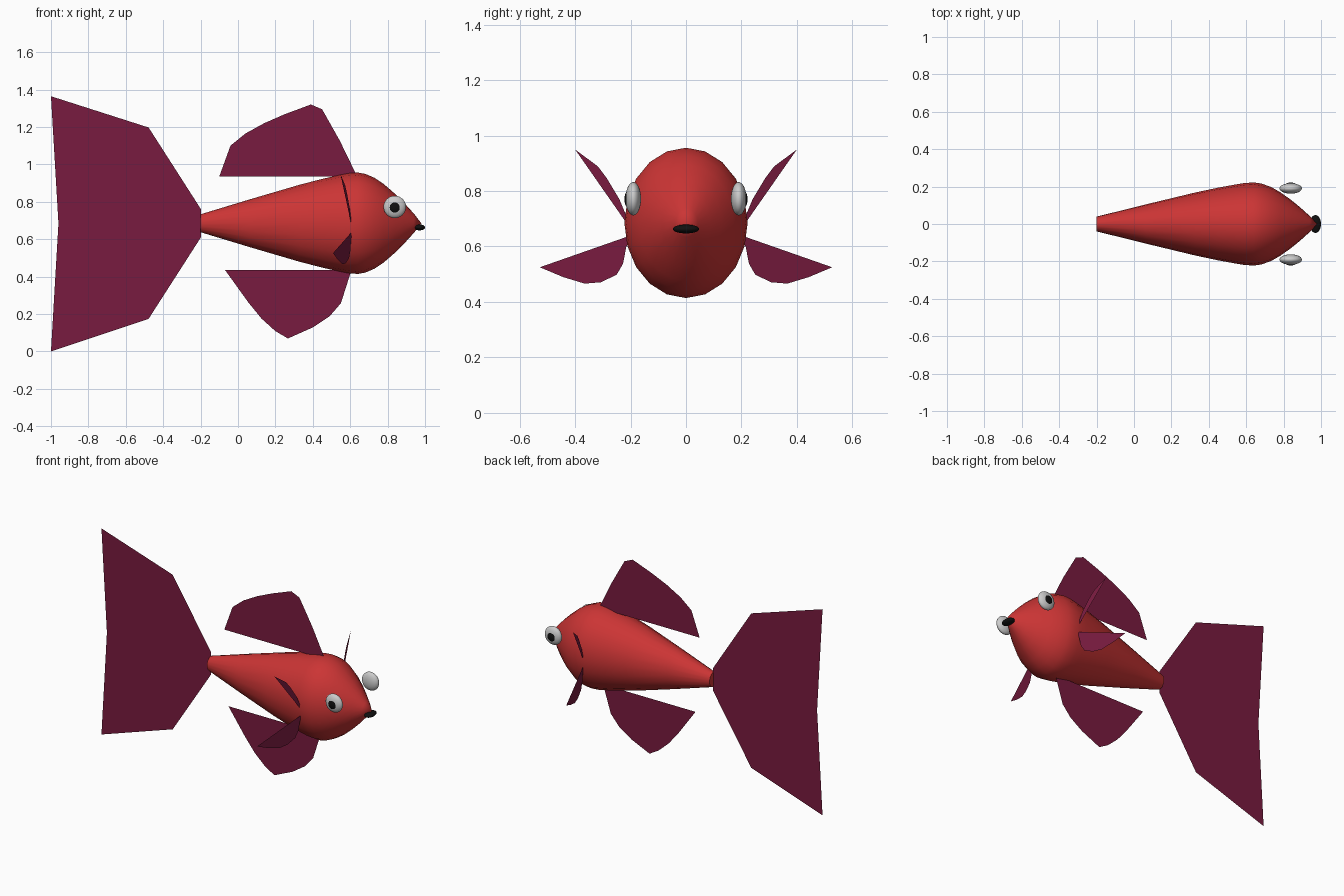
import bpy, bmesh, math
from mathutils import Matrix

if "Cube" in bpy.data.objects:
    bpy.data.objects.remove(bpy.data.objects["Cube"])


def material(name, rgb):
    m = bpy.data.materials.new(name)
    m.diffuse_color = (*rgb, 1)
    m.use_nodes = True
    m.node_tree.nodes["Principled BSDF"].inputs["Base Color"].default_value = m.diffuse_color
    return m


RED = material("red", (0.6, 0.035, 0.035))
WINE = material("wine", (0.19, 0.011, 0.05))
BLACK = material("black", (0.005, 0.005, 0.005))
CZ = 0.685  # height of the body axis


def make(name, bm, mat=None, smooth=False):
    me = bpy.data.meshes.new(name)
    bm.to_mesh(me)
    bm.free()
    if smooth:
        me.polygons.foreach_set("use_smooth", [len(p.vertices) < 5 for p in me.polygons])
    if mat:
        me.materials.append(mat)
    ob = bpy.data.objects.new(name, me)
    bpy.context.collection.objects.link(ob)
    return ob


def fin(name, points):
    bm = bmesh.new()
    bm.faces.new([bm.verts.new(p) for p in points])
    make(name, bm, WINE)


def ellipsoid(name, loc, radii, mat=None):
    bm = bmesh.new()
    bmesh.ops.create_uvsphere(bm, u_segments=24, v_segments=16, radius=1,
                              matrix=Matrix.Translation(loc) @ Matrix.Diagonal((*radii, 1)))
    make(name, bm, mat, True)


# Body: 20-sided elliptical rings along x, closed at a pointed nose
profile = [(-0.2, 0.048), (0.064, 0.128), (0.33, 0.206), (0.45, 0.237), (0.54, 0.257),
           (0.59, 0.267), (0.64, 0.271), (0.68, 0.264), (0.73, 0.243), (0.78, 0.209),
           (0.84, 0.157), (0.89, 0.107), (0.94, 0.052)]
N = 20
bm = bmesh.new()
rings = []
for x, r in profile:
    rings.append([bm.verts.new((x, 0.82 * r * math.sin(2 * math.pi * i / N),
                                CZ + r * math.cos(2 * math.pi * i / N))) for i in range(N)])
for a, b in zip(rings, rings[1:]):
    for i in range(N):
        j = (i + 1) % N
        bm.faces.new((a[i], a[j], b[j], b[i]))
nose = bm.verts.new((0.98, 0, CZ))
for i in range(N):
    bm.faces.new((rings[-1][i], rings[-1][(i + 1) % N], nose))
bm.faces.new(rings[0])
bmesh.ops.recalc_face_normals(bm, faces=bm.faces)
make("body", bm, RED, True)

# Flat fins in the centre plane (x, z outlines)
centre_fins = {
    "tail_fin": [(-0.198, 0.76), (-0.478, 1.197), (-1, 1.364), (-0.96, 0.684),
                 (-1, 0.0), (-0.478, 0.174), (-0.198, 0.61)],
    "dorsal_fin": [(-0.1, 0.935), (-0.04, 1.10), (0.04, 1.165), (0.14, 1.22), (0.25, 1.268),
                   (0.39, 1.32), (0.45, 1.294), (0.545, 1.125), (0.63, 0.95), (0.63, 0.935)],
    "belly_fin": [(-0.07, 0.436), (0.055, 0.262), (0.126, 0.175), (0.20, 0.108), (0.267, 0.069),
                  (0.40, 0.128), (0.49, 0.188), (0.55, 0.257), (0.602, 0.42), (0.602, 0.436)],
}
for name, pts in centre_fins.items():
    fin(name, [(x, 0, z) for x, z in pts])

# Side fins: upright planes swept back (y, z outlines), plus eyes, on both sides
side_fins = {
    "upper_side_fin": [(0.40, 0.95), (0.317, 0.888), (0.285, 0.845), (0.24, 0.77),
                       (0.215, 0.71), (0.18, 0.635)],
    "lower_side_fin": [(0.19, 0.643), (0.527, 0.525), (0.444, 0.49), (0.365, 0.466),
                       (0.307, 0.471), (0.25, 0.498), (0.227, 0.538), (0.215, 0.60)],
}
for side, s in (("right", -1), ("left", 1)):
    for name, pts in side_fins.items():
        fin(f"{side}_{name}", [(0.605 - 0.309 * (y - 0.213), s * y, z) for y, z in pts])
    ellipsoid(f"{side}_eye", (0.838, s * 0.19, 0.772), (0.06, 0.028, 0.06))
    ellipsoid(f"{side}_pupil", (0.838, s * 0.204, 0.77), (0.034, 0.018, 0.034), BLACK)

# Mouth
ellipsoid("mouth", (0.97, 0, 0.663), (0.03, 0.048, 0.016), BLACK)
